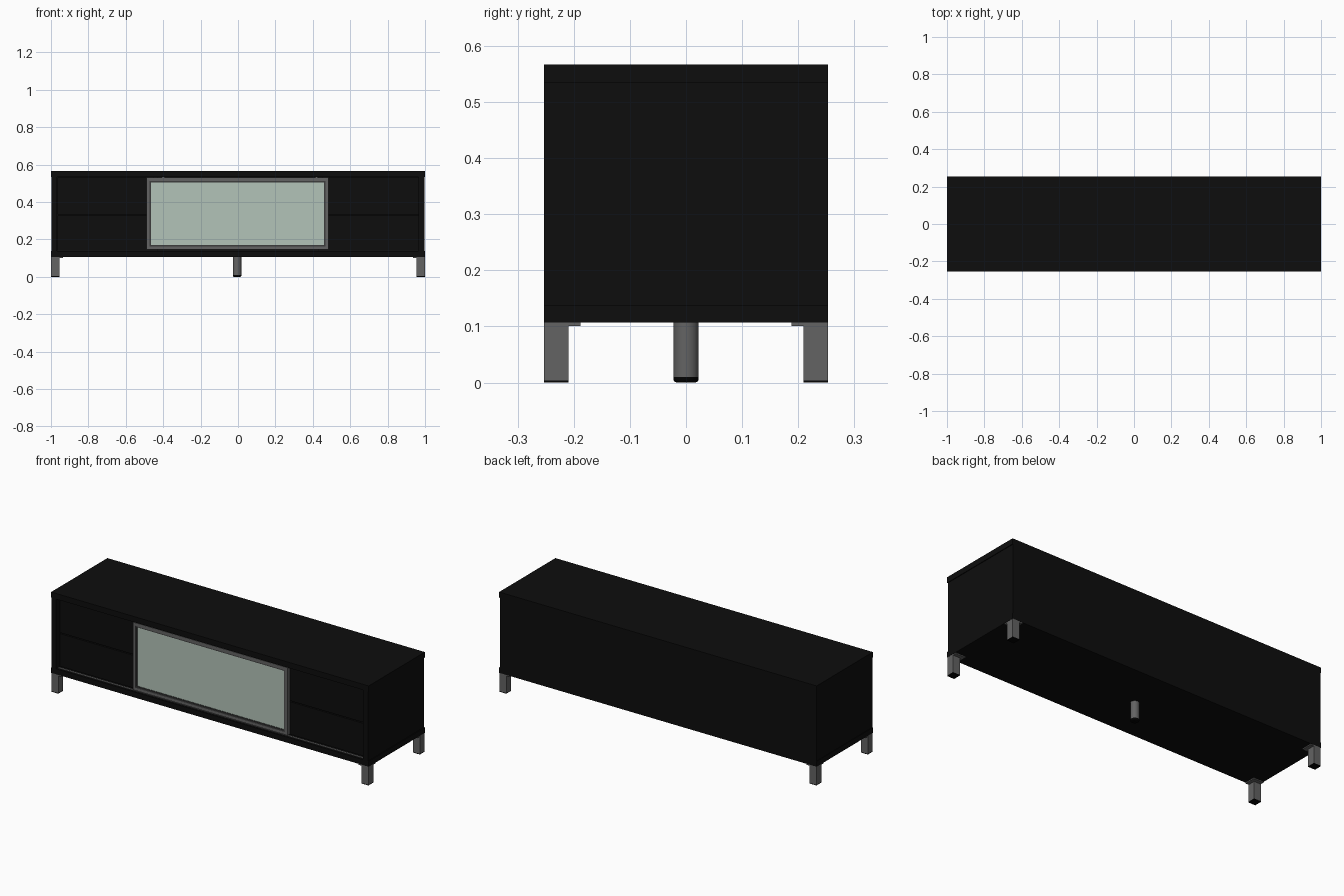
import bpy
import bmesh
from mathutils import Matrix, Vector

cube = bpy.data.objects.get("Cube")
if cube:
    bpy.data.objects.remove(cube, do_unlink=True)


def material(name, rgb):
    m = bpy.data.materials.new(name)
    m.use_nodes = True
    colour = (*rgb, 1)
    m.diffuse_color = colour
    m.node_tree.nodes["Principled BSDF"].inputs["Base Color"].default_value = colour
    return m


BLACK = material("black wood", (0.004, 0.004, 0.004))
GREY = material("grey metal", (0.125, 0.125, 0.125))
DARK = material("dark seal", (0.045, 0.045, 0.045))
GLASS = material("frosted glass", (0.45, 0.55, 0.48))
RUBBER = material("black rubber", (0.001, 0.001, 0.001))


def finish(bm, name, mat):
    mesh = bpy.data.meshes.new(name)
    bm.to_mesh(mesh)
    bm.free()
    mesh.materials.append(mat)
    obj = bpy.data.objects.new(name, mesh)
    bpy.context.collection.objects.link(obj)
    return obj


def box(name, x, y, z, mat):
    """Box from (min, max) ranges."""
    lo, hi = (Vector(p) for p in zip(x, y, z))
    bm = bmesh.new()
    bmesh.ops.create_cube(bm, size=1, matrix=Matrix.Translation((lo + hi) / 2)
                          @ Matrix.Diagonal((*(hi - lo), 1)))
    return finish(bm, name, mat)


def cylinder(name, centre, radius, z, mat, bevel=0):
    bm = bmesh.new()
    bmesh.ops.create_cone(bm, cap_ends=True, segments=32, radius1=radius, radius2=radius,
                          depth=z[1] - z[0],
                          matrix=Matrix.Translation((*centre, sum(z) / 2)))
    if bevel:
        rim = [e for e in bm.edges if all(v.co.z < sum(z) / 2 for v in e.verts)]
        bmesh.ops.bevel(bm, geom=rim, offset=bevel, segments=3, profile=0.5, affect='EDGES')
    obj = finish(bm, name, mat)
    bpy.context.view_layer.objects.active = obj
    obj.select_set(True)
    bpy.ops.object.shade_smooth_by_angle()
    obj.select_set(False)
    return obj


def frame(name, x, y, z, w, mat):
    """Rectangular frame of four bars."""
    box(name + "_bottom", x, y, (z[0], z[0] + w), mat)
    box(name + "_top", x, y, (z[1] - w, z[1]), mat)
    for side, x0 in (("right", x[0]), ("left", x[1] - w)):
        box(name + "_" + side, (x0, x0 + w), y, (z[0] + w, z[1] - w), mat)


# Cabinet carcass
D = 0.253
BASE, FLOOR, CEIL, TOP = 0.107, 0.138, 0.535, 0.567
box("top_board", (-1, 1), (-D, D), (CEIL, TOP), BLACK)
box("bottom_board", (-1, 1), (-D, D), (BASE, FLOOR), BLACK)
box("back_panel", (-0.97, 0.97), (D - 0.015, D), (FLOOR, CEIL), BLACK)
box("right_side", (-0.998, -0.968), (-D, D), (FLOOR, CEIL), BLACK)
box("left_side", (0.966, 0.996), (-D, D), (FLOOR, CEIL), BLACK)

# Drawers and dividers on both sides of the middle compartment
for side, s in (("right", -1), ("left", 1)):
    x = sorted((s * 0.455, s * 0.965))
    for level, z in (("lower", (0.142, 0.327)), ("upper", (0.333, 0.531))):
        box(f"{side}_{level}_drawer", x, (-0.222, -0.2), z, BLACK)
    box(f"{side}_divider", sorted((s * 0.43, s * 0.455)), (-0.215, 0.238),
        (FLOOR, CEIL), BLACK)

# Sliding door with its rail
box("door_rail", (-0.966, 0.966), (-0.24, -0.232), (FLOOR - 0.004, FLOOR + 0.002), GREY)
door_x, door_z = (-0.49, 0.485), (0.145, 0.53)
frame("door_frame", door_x, (-0.247, -0.225), door_z, 0.018, GREY)
frame("glass_seal", (-0.472, 0.467), (-0.243, -0.228), (0.163, 0.512), 0.007, DARK)
box("door_glass", (-0.466, 0.461), (-0.24, -0.23), (0.169, 0.506), GLASS)
for name, x in (("right_hanger", -0.4), ("left_hanger", 0.42)):
    box(name, (x - 0.006, x + 0.006), (-0.24, -0.23), (0.53, CEIL), GREY)

# Corner legs with mounting plates and rubber feet
for side, sx in (("right", -1), ("left", 1)):
    for end, sy in (("front", -1), ("back", 1)):
        x = sorted((sx * 0.955, sx * 0.999))
        y = sorted((sy * 0.209, sy * D))
        box(f"{end}_{side}_leg", x, y, (0.004, BASE), GREY)
        box(f"{end}_{side}_foot", x, y, (0, 0.004), RUBBER)
        box(f"{end}_{side}_plate", sorted((sx * 0.935, sx * 0.998)),
            sorted((sy * 0.188, sy * 0.252)), (0.101, BASE), GREY)

# Round middle leg
cylinder("middle_leg", (-0.005, 0), 0.0225, (0.01, BASE), GREY)
cylinder("middle_foot", (-0.005, 0), 0.0225, (0, 0.01), RUBBER, 0.006)
